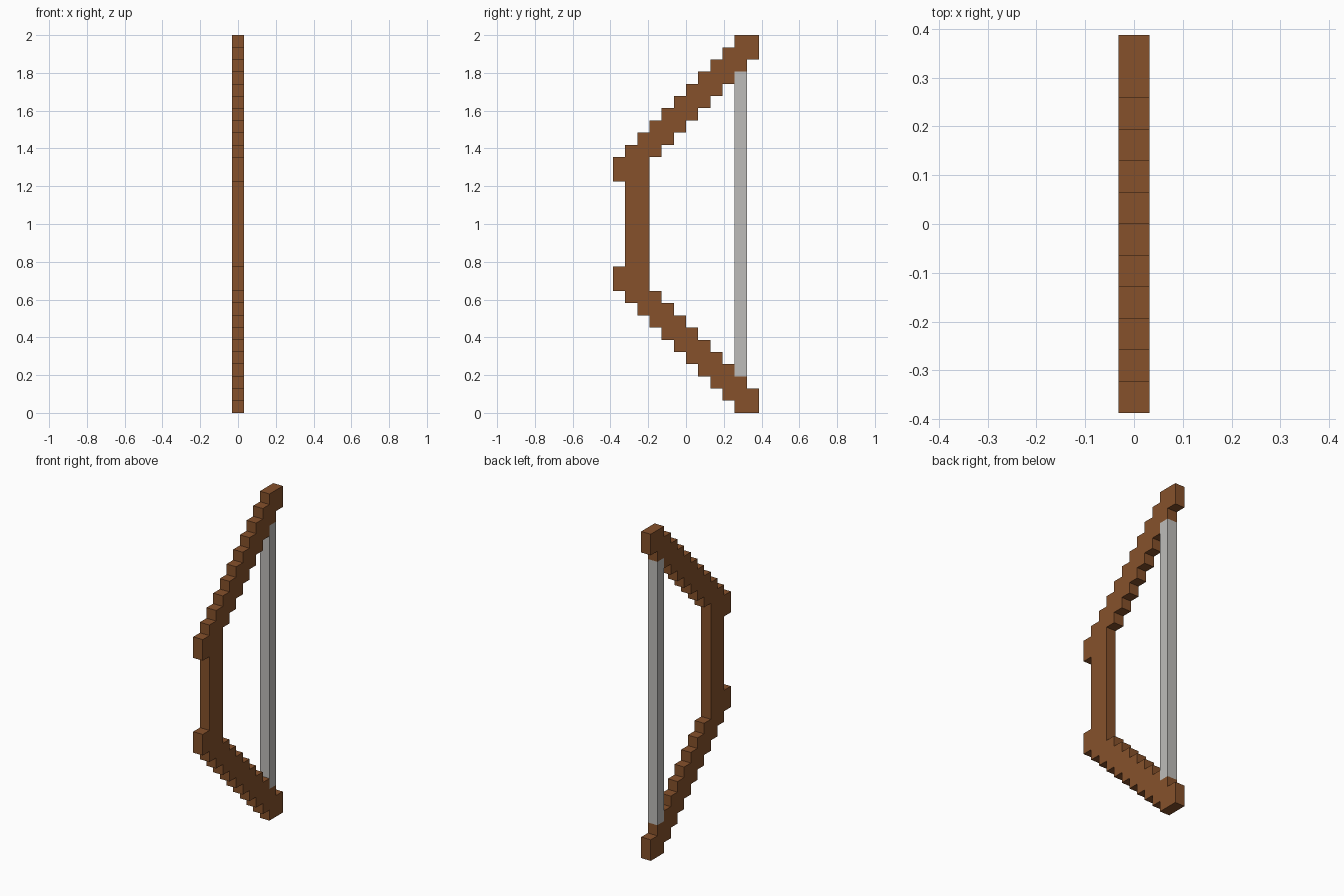
import bpy
import bmesh

U = 2 / 31  # one stair step
ROWS = 31

cube = bpy.data.objects.get("Cube")
if cube:
    bpy.data.objects.remove(cube, do_unlink=True)


def make_material(name, rgb):
    mat = bpy.data.materials.new(name)
    mat.use_nodes = True
    mat.diffuse_color = (*rgb, 1)
    mat.node_tree.nodes["Principled BSDF"].inputs["Base Color"].default_value = (*rgb, 1)
    return mat


def extrude_profile(name, outline, mat):
    """Extrude a (y, z) outline, given in steps, one step wide along x."""
    bm = bmesh.new()
    face = bm.faces.new([bm.verts.new((-U / 2, y * U, z * U)) for y, z in outline])
    extruded = bmesh.ops.extrude_face_region(bm, geom=[face])["geom"]
    moved = [v for v in extruded if isinstance(v, bmesh.types.BMVert)]
    bmesh.ops.translate(bm, verts=moved, vec=(U, 0, 0))
    bmesh.ops.recalc_face_normals(bm, faces=bm.faces)
    mesh = bpy.data.meshes.new(name)
    bm.to_mesh(mesh)
    bm.free()
    mesh.materials.append(mat)
    obj = bpy.data.objects.new(name, mesh)
    bpy.context.collection.objects.link(obj)
    return obj


wood = make_material("brown wood", (0.238, 0.083, 0.024))
cord = make_material("grey cord", (0.515, 0.505, 0.49))

# Upper half of the stave: inner stairs going up, tip, outer stairs going down
upper = [(-3, 21)]
for k in range(-4, 4):
    upper += [(k + 2, k + 25), (k + 2, k + 26)]
upper += [(6, 29), (6, 31)]
for k in range(4, -6, -1):
    upper += [(k, k + 27), (k, k + 26)]
upper += [(-6, 21), (-6, 19), (-5, 19)]

# Mirror the half about mid height to close the outline
lower = [(y, ROWS - z) for y, z in reversed(upper)]
extrude_profile("bow_stave", upper + lower, wood)

# Straight string between the limbs
extrude_profile("bow_string", [(4, 3), (5, 3), (5, 28), (4, 28)], cord)
